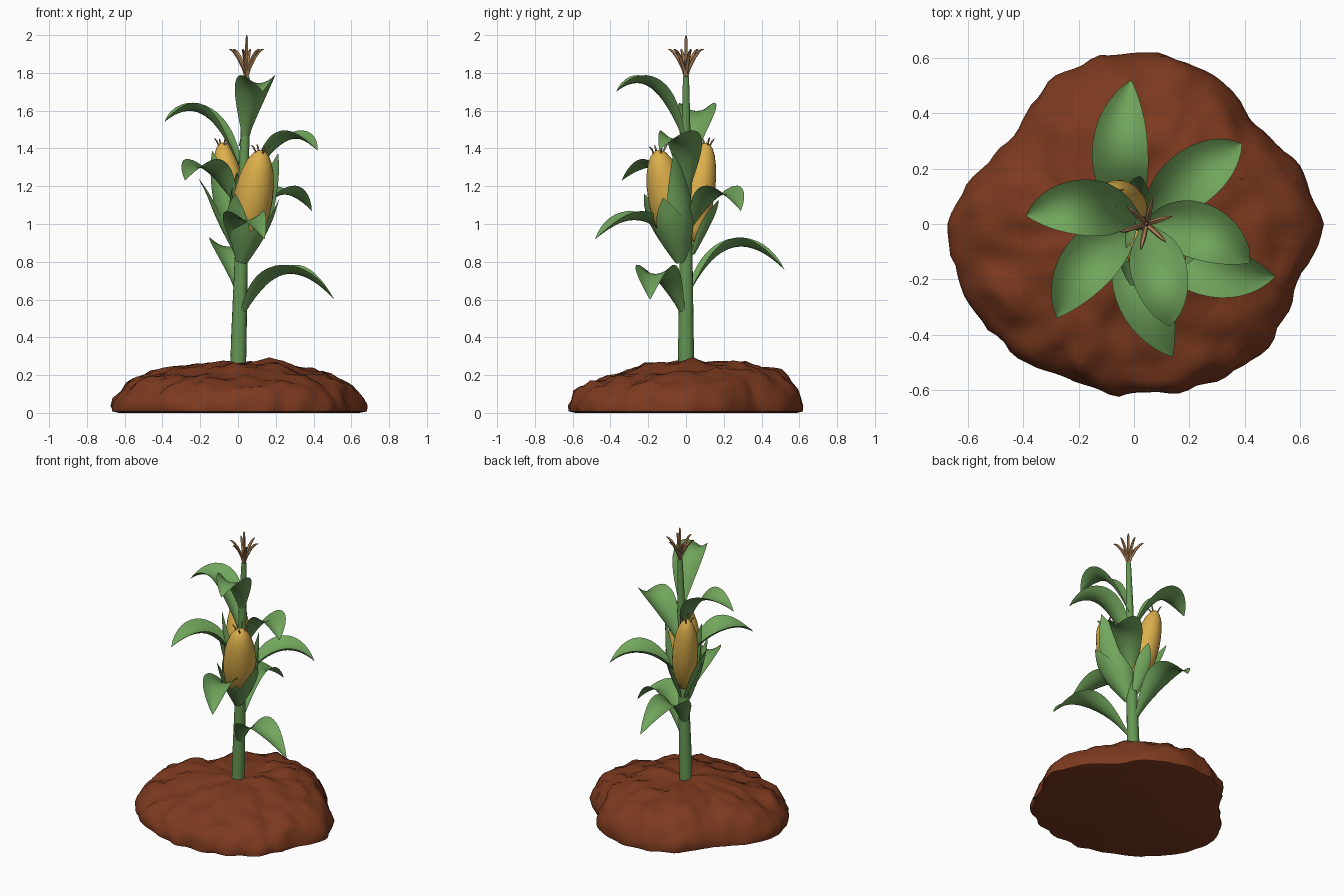
import bpy, bmesh, math
from mathutils import Vector, noise

if "Cube" in bpy.data.objects:
    bpy.data.objects.remove(bpy.data.objects["Cube"])


def material(name, rgb):
    m = bpy.data.materials.new(name)
    m.use_nodes = True
    m.diffuse_color = (*rgb, 1)
    m.node_tree.nodes["Principled BSDF"].inputs["Base Color"].default_value = (*rgb, 1)
    return m


SOIL = material("soil brown", (0.205, 0.042, 0.014))
GREEN = material("leaf green", (0.165, 0.376, 0.107))
STALK = material("stalk green", (0.13, 0.31, 0.085))
YELLOW = material("kernel yellow", (0.72, 0.43, 0.07))
TAN = material("tassel tan", (0.42, 0.22, 0.095))


def finish(name, bm, mat, angle=60, solid=True):
    if solid:
        bmesh.ops.recalc_face_normals(bm, faces=bm.faces)
    mesh = bpy.data.meshes.new(name)
    bm.to_mesh(mesh)
    bm.free()
    mesh.materials.append(mat)
    ob = bpy.data.objects.new(name, mesh)
    bpy.context.collection.objects.link(ob)
    bpy.ops.object.select_all(action="DESELECT")
    ob.select_set(True)
    bpy.context.view_layer.objects.active = ob
    bpy.ops.object.shade_smooth_by_angle(angle=math.radians(angle))


def grid(bm, rows, closed=False):
    """Skin rows of points with quads; closed rows wrap round."""
    vs = [[bm.verts.new(p) for p in row] for row in rows]
    n = len(rows[0])
    for a, b in zip(vs, vs[1:]):
        for j in range(n if closed else n - 1):
            k = (j + 1) % n
            bm.faces.new((a[j], a[k], b[k], b[j]))
    return vs


def capped(bm, rows):
    vs = grid(bm, rows, True)
    bm.faces.new(vs[0])
    bm.faces.new(vs[-1])


def tube(bm, centres, radii, sides):
    """Tapered tube with rings square to the path."""
    rows = []
    for i, (c, r) in enumerate(zip(centres, radii)):
        d = (centres[min(i + 1, len(centres) - 1)] - centres[max(i - 1, 0)]).normalized()
        u = d.cross(Vector((0, 1, 0))).normalized()
        v = d.cross(u)
        angles = [math.tau * j / sides for j in range(sides)]
        rows.append([c + (u * math.cos(a) + v * math.sin(a)) * r for a in angles])
    capped(bm, rows)


def stalk_at(z):
    return Vector((0.045 * max(0, z - 0.25) / 1.5, 0, z))


# Soil mound: uneven outline, steep rim and lumpy top
OUTLINE = [.67, .63, .56, .61, .62, .62, .60, .54, .58, .67, .67, .64, .61, .61, .62, .64, .65, .63]
PROFILE = [(0.94, 0), (0.99, 0.008), (1, 0.035), (0.98, 0.075), (0.95, 0.11), (0.91, 0.14), (0.86, 0.165),
           (0.8, 0.185), (0.74, 0.2), (0.67, 0.213), (0.6, 0.225), (0.52, 0.24), (0.44, 0.252), (0.36, 0.26),
           (0.26, 0.268), (0.14, 0.265), (0.05, 0.265)]


def soil_point(f, z, a):
    s = a / math.tau * len(OUTLINE)
    i = int(s) % len(OUTLINE)
    t = s - int(s)
    r = OUTLINE[i] * (1 - t) + OUTLINE[(i + 1) % len(OUTLINE)] * t
    p = Vector((math.cos(a) * r * f, math.sin(a) * r * f, z))
    lump = noise.noise(p * 5) * 0.5 + noise.noise(p * 10 + Vector((3, 1, 7))) * 0.6
    lump += noise.noise(p * 19) * 0.25
    if z > 0.03:
        p.z += lump * 0.04 * min(1, z / 0.15)
        p.z += 0.045 * math.sin(a) * f * math.sin(math.pi * f ** 1.3)
    p.xy *= 1 + lump * 0.05 * f
    return p


bm = bmesh.new()
count = 110
capped(bm, [[soil_point(f, z, math.tau * j / count) for j in range(count)] for f, z in PROFILE])
finish("soil_mound", bm, SOIL, 50)

# Stalk
bm = bmesh.new()
heights = [0.2, 0.4, 0.6, 0.8, 1.0, 1.2, 1.4, 1.6, 1.78]
tube(bm, [stalk_at(z) for z in heights], [.042, .041, .038, .035, .031, .028, .025, .021, .016], 16)
finish("stalk", bm, STALK)


def leaf(name, root_z, peak, tip, half=0.102):
    """Arching pointed blade, its edges cupped upward."""
    a, p, b = stalk_at(root_z), Vector(peak), Vector(tip)
    k = 0.6
    c = (p - a * (1 - k) ** 2 - b * k * k) / (2 * k * (1 - k))
    rows = []
    steps, across = 18, 8
    for i in range(steps + 1):
        t = i / steps
        q = a * (1 - t) ** 2 + c * 2 * t * (1 - t) + b * t * t
        d = ((c - a) * (1 - t) + (b - c) * t).normalized()
        side = d.cross(Vector((0, 0, 1))).normalized()
        up = side.cross(d)
        w = half * math.sin(math.pi * t ** 1.1) ** 0.85 if 0 < t < 1 else 0.001
        w = max(w, 0.03 * (1 - t * 4))
        row = []
        for j in range(across + 1):
            s = 2 * j / across - 1
            row.append(q + side * w * s + up * w * 0.48 * (s * s - 0.2))
        rows.append(row)
    bm = bmesh.new()
    grid(bm, rows)
    finish(name, bm, GREEN, 80, False)


LEAVES = {
    "low_right_leaf": (0.48, (0.29, -0.165, 0.745), (0.51, -0.19, 0.60)),
    "low_back_leaf": (0.60, (-0.05, 0.29, 0.89), (-0.01, 0.52, 0.76)),
    "mid_front_leaf": (0.78, (0.04, -0.27, 1.03), (0.14, -0.48, 0.92)),
    "mid_back_leaf": (0.93, (0.24, 0.19, 1.165), (0.39, 0.29, 1.07)),
    "mid_left_leaf": (1.02, (-0.18, -0.16, 1.305), (-0.28, -0.34, 1.23)),
    "upper_right_leaf": (1.13, (0.27, -0.04, 1.455), (0.42, -0.14, 1.39)),
    "upper_left_leaf": (1.25, (-0.21, 0.06, 1.60), (-0.39, 0.03, 1.54)),
    "top_leaf": (1.41, (0.10, -0.21, 1.745), (0.13, -0.37, 1.70)),
}
for name, data in LEAVES.items():
    leaf(name, *data)


def spike(bm, start, out, length, radius):
    """Thin strand that leans outward, then flicks over at its tip."""
    pts = []
    for t in (0, 0.3, 0.6, 0.8, 0.92, 1):
        pts.append(start + out * t ** 1.5 + Vector((0, 0, length * (t - 0.2 * t ** 5))))
    tube(bm, pts, [radius * 0.7, radius, radius, radius * 0.8, radius * 0.5, 0.001], 5)


def cob(name, base, tip, radius, petals):
    base, tip = Vector(base), Vector(tip)
    axis = tip - base
    d = axis.normalized()
    u = (Vector((1, 0, 0)) - d * d.x).normalized()
    v = d.cross(u)

    def around(t, a, r):
        return base + axis * t + (u * math.cos(a) + v * math.sin(a)) * r

    # Rounded cob
    prof = [(0.12, .35), (0.22, .64), (0.34, .88), (0.46, .99), (0.58, 1), (0.7, .94), (0.81, .81),
            (0.9, .63), (0.96, .42), (0.99, .22), (1, .05)]
    bm = bmesh.new()
    capped(bm, [[around(t, math.tau * j / 24, r * radius) for j in range(24)] for t, r in prof])
    finish(name, bm, YELLOW, 70)

    # Silk strands at the tip
    bm = bmesh.new()
    for i in range(4):
        a = math.tau * i / 4 + 0.4
        spike(bm, around(0.96, a, radius * 0.25), Vector((math.cos(a), math.sin(a), 0)) * 0.03, 0.06, 0.005)
    finish(name + "_silk", bm, TAN)

    # Husk petals wrapped round the lower part: direction, reach, spread, flare
    for n, (degrees, reach, spread, flare) in enumerate(petals):
        rows = []
        for i in range(15):
            t = i / 14
            r = radius * (0.3 + 0.85 * math.sin(min(1, t * reach / 0.5) * math.pi / 2)) + flare * t ** 3
            wide = spread * (1 - t ** 2.2) + 0.01
            rows.append([around(t * reach, math.radians(degrees) + wide * (j / 4 - 1), r) for j in range(9)])
        bm = bmesh.new()
        grid(bm, rows)
        finish(f"{name}_husk_{n + 1}", bm, GREEN, 80, False)


cob("front_cob", (0.02, -0.025, 0.80), (0.125, -0.15, 1.39), 0.104,
    [(40, 0.97, 1.1, 0.0), (-10, 0.62, 1.0, 0.02), (-130, 0.62, 1.0, 0.035), (150, 0.75, 1.1, 0.0),
     (-65, 0.38, 0.9, 0.0)])
cob("back_cob", (0.01, 0.02, 0.84), (-0.085, 0.11, 1.43), 0.082,
    [(235, 0.92, 1.1, 0.01), (185, 0.72, 0.8, 0.06), (60, 0.5, 0.8, 0.03), (-60, 0.7, 0.9, 0.0)])

# Tassel: ring of strands round one upright strand
bm = bmesh.new()
top = stalk_at(1.765)
spike(bm, top, Vector((0.002, 0, 0)), 0.293, 0.009)
for i in range(6):
    a = math.tau * i / 6 + 0.3
    spike(bm, top, Vector((math.cos(a), math.sin(a), 0)) * 0.097, 0.2, 0.01)
finish("tassel", bm, TAN)
